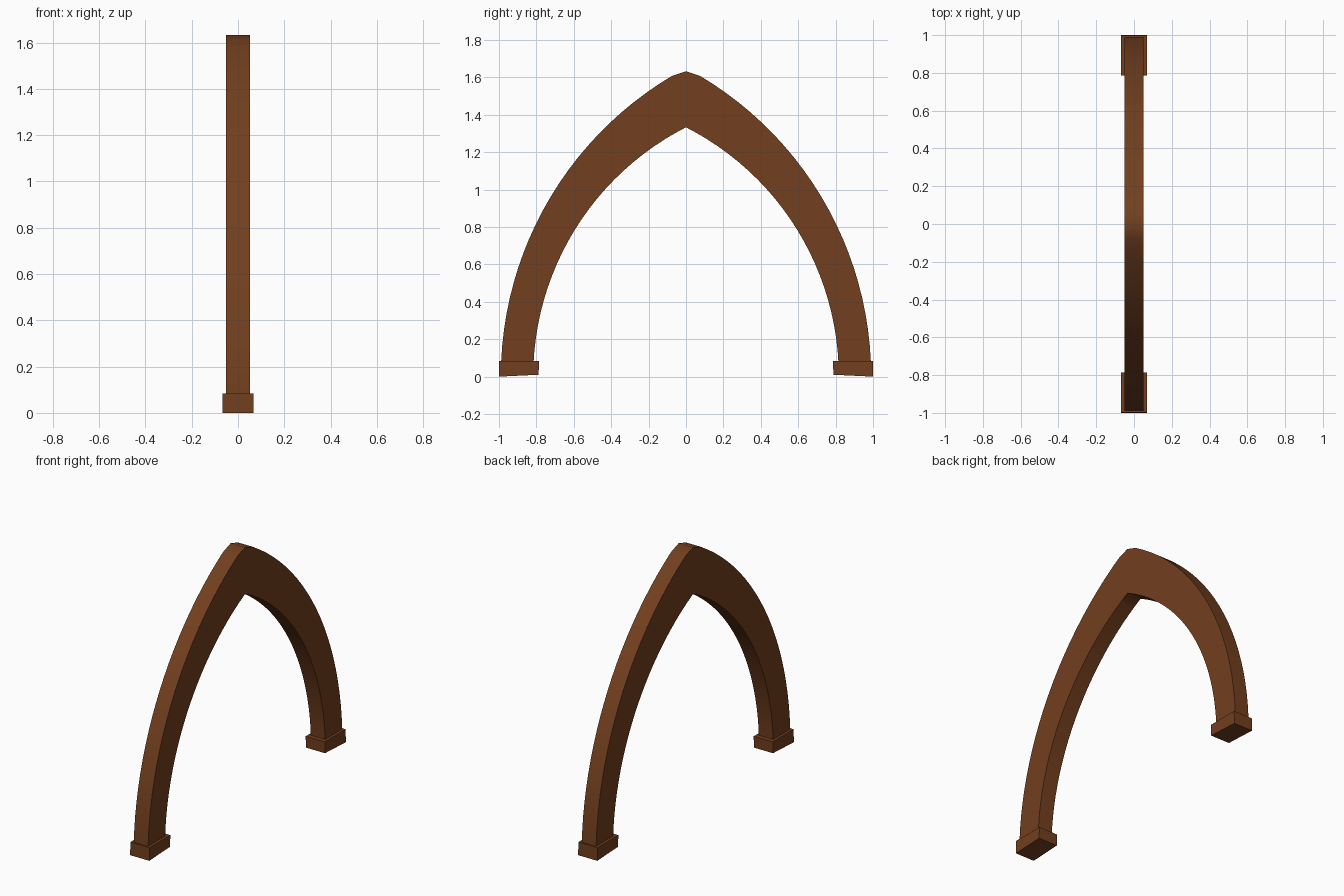
import bpy, bmesh, math

if "Cube" in bpy.data.objects:
    bpy.data.objects.remove(bpy.data.objects["Cube"])

wood = bpy.data.materials.new("brown_wood")
wood.diffuse_color = (0.17, 0.05, 0.013, 1)
wood.use_nodes = True
wood.node_tree.nodes["Principled BSDF"].inputs["Base Color"].default_value = wood.diffuse_color


def extrude_loops(name, pairs, half_x):
    """Solid strip through (outer, inner) y-z pairs, mirrored across y."""
    bm = bmesh.new()
    rings = []
    for (yo, zo), (yi, zi) in pairs:
        rings.append([bm.verts.new(p) for p in (
            (-half_x, yo, zo), (half_x, yo, zo), (half_x, yi, zi), (-half_x, yi, zi))])
    for a, b in zip(rings, rings[1:]):
        for i in range(4):
            j = (i + 1) % 4
            bm.faces.new((a[i], a[j], b[j], b[i]))
    bm.faces.new(rings[0][::-1])
    # the end on the mirror plane stays open so both halves join cleanly
    if abs(pairs[-1][0][0]) > 1e-5:
        bm.faces.new(rings[-1])
    bmesh.ops.recalc_face_normals(bm, faces=bm.faces)
    # the open strip still needs outward normals: check the base cap
    bm.faces.ensure_lookup_table()
    cap = next(f for f in bm.faces if set(f.verts) == set(rings[0]))
    if cap.normal.z > 0:
        bmesh.ops.reverse_faces(bm, faces=bm.faces)
    me = bpy.data.meshes.new(name)
    bm.to_mesh(me)
    bm.free()
    me.materials.append(wood)
    ob = bpy.data.objects.new(name, me)
    bpy.context.collection.objects.link(ob)
    mod = ob.modifiers.new("mirror", 'MIRROR')
    mod.use_axis = (False, True, False)
    mod.merge_threshold = 0.0005
    return ob


def arc(foot, centre, radius_end, n):
    """Points of a circular arc from the foot at z=0 up to a given y."""
    r = centre - foot
    end = math.acos((centre - radius_end) / r)
    return [(centre - r * math.cos(end * i / n), r * math.sin(end * i / n))
            for i in range(n + 1)]


# Pointed arch: outer curve stops short of the peak, then flattens to it
N = 24
outer = arc(-0.99, 0.88, -0.075, N - 1) + [(0.0, 1.633)]
inner = arc(-0.817, 0.679, 0.0, N)
outer[0] = (-0.99, 0.01)
inner[0] = (-0.817, 0.015)
arch = extrude_loops("pointed_arch", list(zip(outer, inner)), 0.051)

# Foot blocks, underside tipped slightly toward the opening
feet = extrude_loops("foot_blocks", [((-1.0, 0.0), (-0.788, 0.01)),
                                     ((-0.999, 0.084), (-0.786, 0.084))], 0.068)

# Smooth curved faces, keep the corners sharp
bpy.ops.object.select_all(action='DESELECT')
arch.select_set(True)
bpy.context.view_layer.objects.active = arch
bpy.ops.object.shade_smooth_by_angle(angle=math.radians(20))
